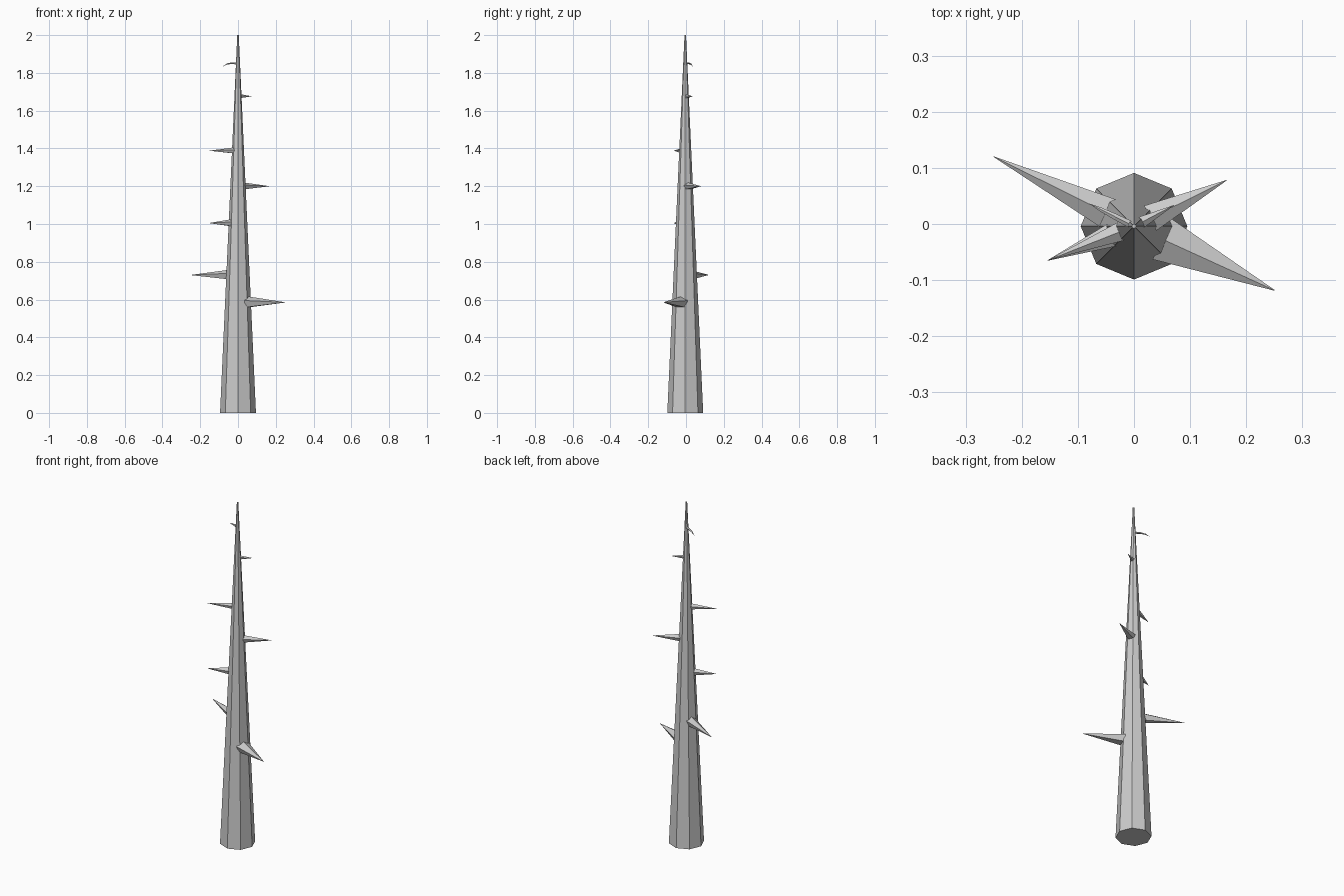
import bpy, bmesh, math
from mathutils import Vector

if "Cube" in bpy.data.objects:
    bpy.data.objects.remove(bpy.data.objects["Cube"])

CY = -0.004  # trunk axis offset


def trunk_radius(z):
    return 0.095 + (0.004 - 0.095) * z / 2


def loft(name, rings):
    # Join equal-length rings of points into a closed flat-shaded skin
    bm = bmesh.new()
    loops = [[bm.verts.new(p) for p in ring] for ring in rings]
    n = len(loops[0])
    for a, b in zip(loops, loops[1:]):
        for i in range(n):
            j = (i + 1) % n
            bm.faces.new((a[i], a[j], b[j], b[i]))
    bm.faces.new(loops[0][::-1])
    bm.faces.new(loops[-1])
    bmesh.ops.recalc_face_normals(bm, faces=bm.faces[:])
    mesh = bpy.data.meshes.new(name)
    bm.to_mesh(mesh)
    bm.free()
    obj = bpy.data.objects.new(name, mesh)
    bpy.context.collection.objects.link(obj)
    return obj


def ring(center, u, v, ru, rv, n, start=0.0):
    return [center + u * ru * math.cos(start + math.tau * i / n)
            + v * rv * math.sin(start + math.tau * i / n) for i in range(n)]


X, Y, Z = Vector((1, 0, 0)), Vector((0, 1, 0)), Vector((0, 0, 1))

# Tapered octagonal trunk
loft("trunk", [ring(Vector((0, CY, z)), X, Y, trunk_radius(z), trunk_radius(z), 8)
               for z in (0, 0.6, 1.2, 2.0)])


def thorn(name, tip, half_w, half_h, path=((0, 0, 1), (1, 0, 0.02))):
    # path entries: fraction along the thorn, vertical shift, relative thickness
    tip = Vector(tip)
    out = Vector((tip.x, tip.y - CY, 0)).normalized()
    side = Z.cross(out)
    base = Vector((0, CY, tip.z)) + out * trunk_radius(tip.z) * 0.8
    loft(name, [ring(base.lerp(tip, t) + Z * dz, side, Z, half_w * s, half_h * s, 5, math.pi / 2)
                for t, dz, s in path])


# Thorns alternating up the trunk: tip, half width, half height
thorns = [
    ((0.25, -0.118, 0.585), 0.042, 0.032),
    ((-0.25, 0.12, 0.73), 0.03, 0.028),
    ((-0.154, -0.065, 1.005), 0.023, 0.02),
    ((0.165, 0.078, 1.2), 0.026, 0.02),
    ((-0.152, -0.064, 1.388), 0.018, 0.017),
    ((0.072, 0.034, 1.676), 0.011, 0.011),
]
for i, (tip, w, h) in enumerate(thorns, 1):
    thorn(f"thorn_{i}", tip, w, h)

# Small hooked thorn near the top
thorn("hooked_thorn", (-0.079, 0.036, 1.835), 0.007, 0.006,
      ((-0.1, 0.014, 1), (0.35, 0.016, 0.8), (0.7, 0.012, 0.55), (1, 0, 0.05)))
